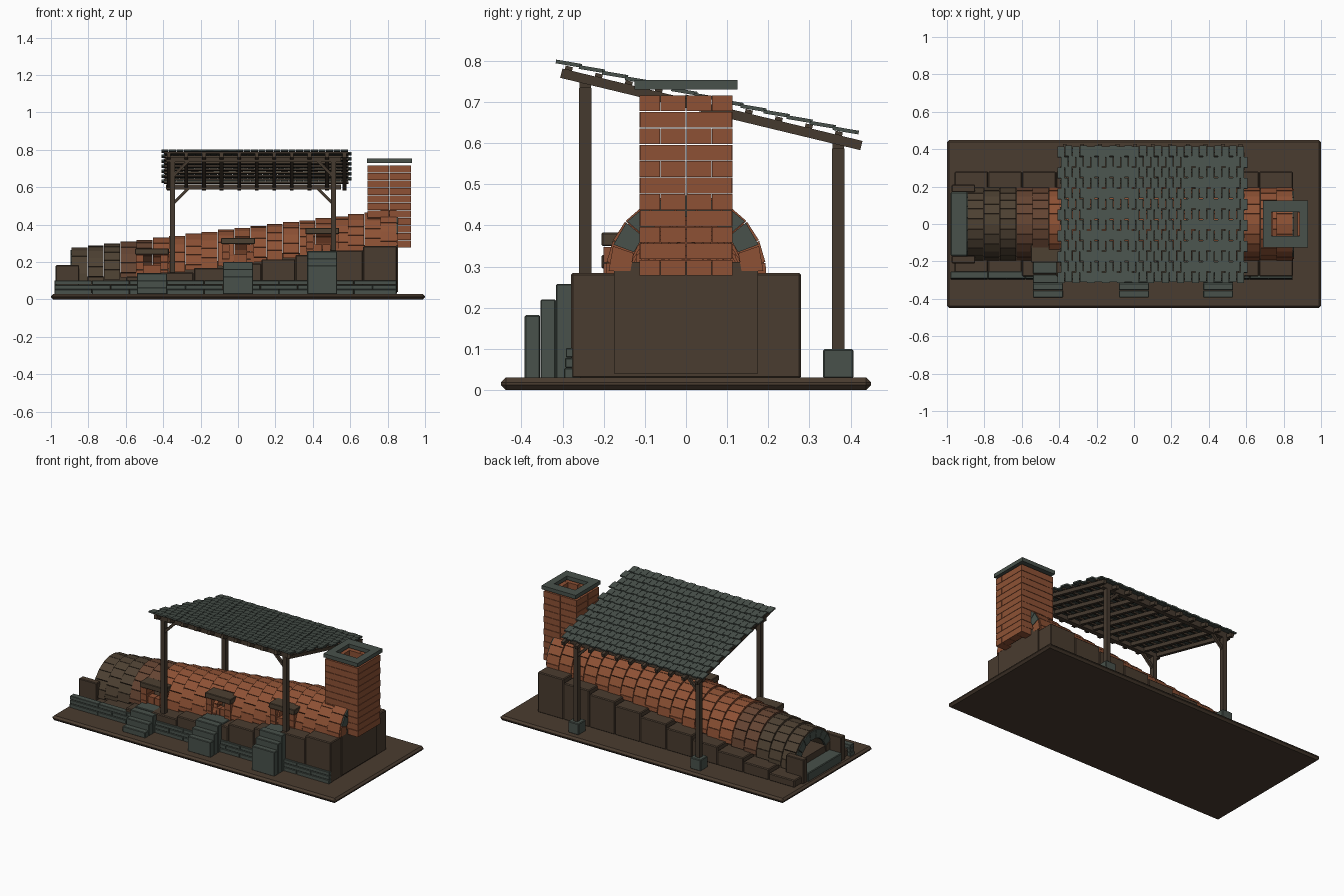
import bpy, bmesh, math
from mathutils import Matrix, Vector

if "Cube" in bpy.data.objects:
    bpy.data.objects.remove(bpy.data.objects["Cube"])

def mat(name, c):
    m = bpy.data.materials.new(name)
    m.diffuse_color = (*c, 1)
    m.use_nodes = True
    m.node_tree.nodes["Principled BSDF"].inputs["Base Color"].default_value = m.diffuse_color
    return m

EARTH = mat("earth", (0.068, 0.045, 0.029))
WOOD = mat("dark_wood", (0.06, 0.042, 0.028))
STONE = mat("grey_green_stone", (0.065, 0.083, 0.07))
BRICK = mat("fired_brick", (0.27, 0.083, 0.035))
SOOT = mat("sooty_brick", (0.075, 0.052, 0.032))
WARM = mat("scorched_brick", (0.13, 0.058, 0.032))

class Part:
    """Collects boxes and prisms into one named object."""
    def __init__(self, name, *mats, bevel=0):
        self.name, self.mats, self.bevel = name, mats, bevel
        self.bm = bmesh.new()

    def box(self, x0, x1, y0, y1, z0, z1, m=0, mtx=None):
        t = Matrix.Translation(((x0+x1)/2, (y0+y1)/2, (z0+z1)/2)) @ Matrix.Diagonal((x1-x0, y1-y0, z1-z0, 1))
        vs = bmesh.ops.create_cube(self.bm, size=1, matrix=(mtx @ t) if mtx else t)["verts"]
        for f in {f for v in vs for f in v.link_faces}:
            f.material_index = m

    def prism(self, pts, x0, x1, m=0):
        a = [self.bm.verts.new((x0, y, z)) for y, z in pts]
        b = [self.bm.verts.new((x1, y, z)) for y, z in pts]
        n = len(pts)
        fs = [self.bm.faces.new(a), self.bm.faces.new(b[::-1])]
        fs += [self.bm.faces.new((a[i], b[i], b[(i+1) % n], a[(i+1) % n])) for i in range(n)]
        for f in fs:
            f.material_index = m

    def beam(self, p, q, w):
        p, q = Vector(p), Vector(q)
        d = q - p
        r = d.to_track_quat('Z', 'Y').to_matrix().to_4x4()
        self.box(-w/2, w/2, -w/2, w/2, 0, d.length, mtx=Matrix.Translation(p) @ r)

    def done(self):
        bmesh.ops.recalc_face_normals(self.bm, faces=self.bm.faces)
        me = bpy.data.meshes.new(self.name)
        self.bm.to_mesh(me)
        self.bm.free()
        ob = bpy.data.objects.new(self.name, me)
        bpy.context.collection.objects.link(ob)
        for m in self.mats:
            me.materials.append(m)
        if self.bevel:
            b = ob.modifiers.new("bevel", 'BEVEL')
            b.width, b.segments = self.bevel, 1

def floor_z(x):
    return 0.08 + 0.12 * (x + 0.88)

# ground slab
p = Part("ground_slab", EARTH, bevel=0.012)
p.box(-1, 1, -0.45, 0.45, 0, 0.03)
p.done()

# stepped earth terraces
p = Part("earth_terraces", EARTH, bevel=0.005)
for i in range(10):
    x = -0.96 + 0.181 * i
    p.box(x, x + 0.18, -0.28, 0.28, 0.028, 0.075 + 0.0233 * i)
p.done()

# low stone retaining wall in courses
p = Part("retaining_wall", STONE, bevel=0.002)
for c, (z0, z1) in enumerate([(0.028, 0.053), (0.054, 0.078), (0.079, 0.102)]):
    xs = [-0.98] + [-0.78 + 0.2 * k + 0.1 * (c % 2) for k in range(8)] + [0.85]
    for a, b in zip(xs, xs[1:]):
        p.box(a, b - 0.002, -0.296 + 0.002 * c, -0.255, z0, z1)
p.done()

# vaulted kiln tunnel: stepped rings of wedge bricks
DOORS = (-0.46, 0.0, 0.45)
RINGS, N, RO, RI = 20, 11, 0.195, 0.14
p = Part("kiln_vault", BRICK, SOOT, WARM)
W = 1.74 / RINGS

def wedge(part, x0, x1, a0, a1, zb, ro, ri, m):
    pts = [(r * math.cos(a), zb + r * math.sin(a))
           for r, a in ((ro, a0), (ro, a1), (ri, a1), (ri, a0))]
    part.prism(pts, x0, x1, m)

for i in range(RINGS):
    x0 = -0.89 + W * i
    xc = x0 + W / 2
    m = 1 if xc < -0.6 else 2 if xc < -0.42 else 0
    cuts = [math.pi * k / N for k in range(N + 1)]
    if i % 2:
        cuts = [0] + [math.pi * (k + 0.5) / N for k in range(N)] + [math.pi]
    for a0, a1 in zip(cuts, cuts[1:]):
        if a1 > math.pi * 0.8 and min(abs(xc - d) for d in DOORS) < 0.05:
            continue
        wedge(p, x0, x0 + W - 0.002, a0 + 0.006, a1 - 0.006, floor_z(xc), RO, RI, m)
p.done()

# facing arches at both ends: brick springers, stone crown
p = Part("end_arches", BRICK, STONE, SOOT)
for x0, x1, low in ((-0.896, -0.882, 2), (0.842, 0.856, 0)):
    for k in range(9):
        a = math.pi * k / 9
        wedge(p, x0, x1, a + 0.01, a + math.pi / 9 - 0.01, floor_z((x0+x1)/2), 0.188, 0.135,
              low if k in (0, 8) else 1)
p.done()

# stepped tunnel floor
p = Part("tunnel_floor", EARTH)
for i in range(10):
    x = -0.89 + 0.1745 * i
    p.box(x, x + 0.1745, -0.175, 0.175, 0.04, floor_z(x + 0.16) + 0.025)
p.done()

# firing mouth: stone apron and wing walls
p = Part("mouth_apron", STONE, bevel=0.004)
p.box(-0.98, -0.89, -0.17, 0.17, 0.028, 0.085)
p.done()
p = Part("mouth_wing_walls", EARTH, bevel=0.004)
for s in (-1, 1):
    p.box(-0.975, -0.85, 0.19 * s - 0.02, 0.19 * s + 0.02, 0.028, 0.183)
p.done()

# side doors with steps
jambs = Part("door_jambs", BRICK)
lintels = Part("door_lintels", SOOT, bevel=0.003)
sills = Part("door_sills", STONE, bevel=0.003)
stairs = Part("door_stairs", STONE, bevel=0.003)
for d, top in zip(DOORS, (0.14, 0.20, 0.258)):
    z = floor_z(d)
    for s in (-1, 1):
        for k in range(3):
            h = 0.04
            jambs.box(d + 0.066*s - 0.02, d + 0.066*s + 0.02, -0.2, -0.12, z + k*h - 0.01, z + (k+1)*h - 0.012)
    jambs.box(d - 0.045, d - 0.001, -0.185, -0.14, z - 0.01, z + 0.055)
    jambs.box(d + 0.001, d + 0.045, -0.185, -0.14, z - 0.01, z + 0.055)
    lintels.box(d - 0.09, d + 0.09, -0.205, -0.11, z + 0.11, z + 0.143)
    sills.box(d - 0.08, d + 0.08, -0.265, -0.18, z - 0.04, z + 0.012)
    for k in range(3):
        y = -0.392 + 0.038 * k
        stairs.box(d - 0.08, d + 0.08, y, y + 0.0375 if k < 2 else -0.27, 0.028, top - 0.038 * (2 - k))
for q in (jambs, lintels, sills, stairs):
    q.done()

# hollow chimney laid in alternating courses
p = Part("chimney", BRICK)
CX, T, H = 0.808, 0.05, 0.04
hx, hy = 0.116, 0.113
for c in range(11):
    z0, z1 = 0.278 + H * c, 0.278 + H * (c + 1) - 0.002
    e = T if c % 2 else 0
    for s in (-1, 1):
        for k in (-1, 1):
            # long walls (front and back), then end walls
            xa, xb = sorted((0.001 * k, k * (hx - e)))
            ya, yb = sorted((s * (hy - T), s * hy))
            p.box(CX + xa, CX + xb, ya, yb, z0, z1)
            ya, yb = sorted((0.001 * k, k * (hy - (T - e) - 0.001)))
            xa, xb = sorted((s * (hx - T), s * hx))
            p.box(CX + xa, CX + xb, ya, yb, z0, z1)
p.done()
p = Part("chimney_cap", STONE)
for s in (-1, 1):
    p.box(0.69, 0.93, 0.095*s - 0.03, 0.095*s + 0.03, 0.73, 0.754)
    xm = 0.81 + 0.097 * s
    p.box(xm - 0.023, xm + 0.023, -0.065, 0.065, 0.73, 0.754)
p.done()

# shelter posts, beams and braces
posts = Part("shelter_posts", WOOD)
beams = Part("shelter_beams", WOOD)
braces = Part("shelter_braces", WOOD)
feet = Part("post_footings", STONE, bevel=0.004)
for y, zb, zt in ((-0.245, 0.09, 0.752), (0.37, 0.09, 0.605)):
    beams.box(-0.385, 0.55, y - 0.014, y + 0.014, zt - 0.018, zt + 0.01)
    for x, s in ((-0.35, 1), (0.51, -1)):
        posts.box(x - 0.014, x + 0.014, y - 0.015, y + 0.015, zb, zt - 0.018)
        braces.beam((x, y, zt - 0.095), (x + 0.085*s, y, zt - 0.01), 0.016)
        if y > 0:
            feet.box(x - 0.037, x + 0.037, y - 0.037, y + 0.037, 0.028, 0.1)
for q in (posts, beams, braces, feet):
    q.done()

# sloping roof frame, built in a tilted frame whose origin is the high eave
SL = math.atan(0.241)
R = Matrix.Translation((0, -0.31, 0.805)) @ Matrix.Rotation(-SL, 4, 'X')
L = 0.75
p = Part("roof_rafters", WOOD)
for i in range(11):
    x = -0.37 + 0.094 * i
    p.box(x - 0.01, x + 0.01, 0.015, L + 0.015, -0.044, -0.021, mtx=R)
p.done()
p = Part("roof_battens", WOOD)
for i in range(10):
    y = 0.03 + 0.075 * i
    p.box(-0.395, 0.59, y - 0.009, y + 0.009, -0.021, -0.012, mtx=R)
p.done()

# overlapping staggered roof tiles
p = Part("roof_tiles", STONE)
ROWS, COLS, TW = 13, 25, 0.04
for r in range(ROWS):
    for c in range(COLS):
        x = -0.41 + c * TW + (0.02 if r % 2 else 0)
        y = L / ROWS * r
        lap = Matrix.Translation((0, y, -0.012)) @ Matrix.Rotation(math.radians(4), 4, 'X')
        dy = 0.006 * (c % 2)
        p.box(x, x + TW - 0.002, dy - 0.004, L / ROWS + dy - 0.004, 0, 0.009, mtx=R @ lap)
p.done()
